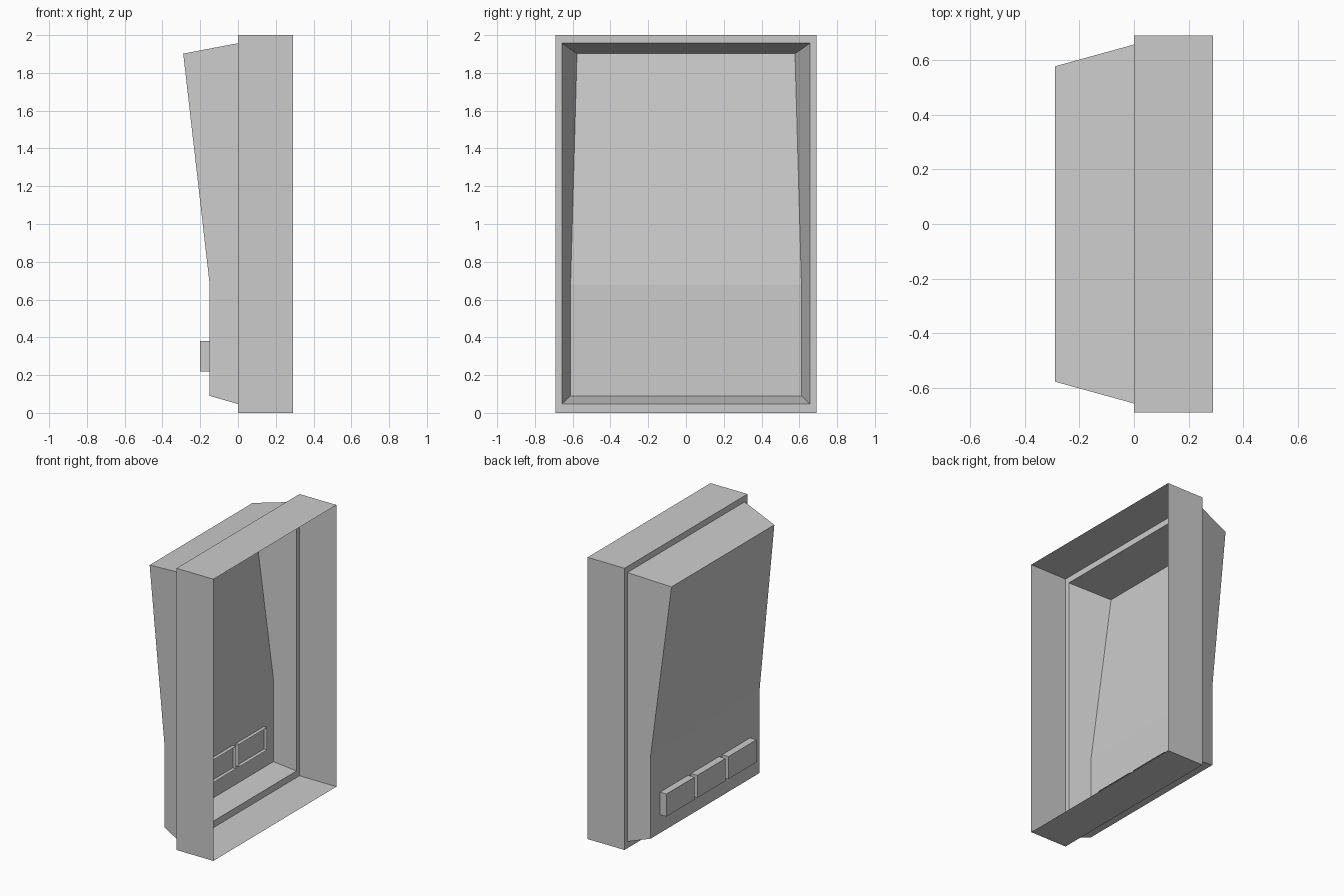
import bpy
import bmesh

if "Cube" in bpy.data.objects:
    bpy.data.objects.remove(bpy.data.objects["Cube"])


def mesh_object(name, bm):
    mesh = bpy.data.meshes.new(name)
    bmesh.ops.recalc_face_normals(bm, faces=bm.faces)
    bm.to_mesh(mesh)
    bm.free()
    obj = bpy.data.objects.new(name, mesh)
    bpy.context.collection.objects.link(obj)
    return obj


def rect(bm, x, y0, y1, z0, z1):
    return [bm.verts.new((x, y, z))
            for y, z in ((y0, z0), (y1, z0), (y1, z1), (y0, z1))]


def bridge(bm, a, b):
    for i in range(len(a)):
        j = (i + 1) % len(a)
        bm.faces.new((a[i], a[j], b[j], b[i]))


# Open rectangular bezel with an inward lip at the back
bm = bmesh.new()
front = rect(bm, 0.29, -0.69, 0.69, 0, 2)
back = rect(bm, 0, -0.69, 0.69, 0, 2)
lip = rect(bm, 0, -0.657, 0.657, 0.047, 1.957)
bridge(bm, front, back)
bridge(bm, back, lip)
mesh_object("bezel", bm)

# Tapered rear shell: side profile (x, half width, z) with a kink in the back
bm = bmesh.new()
profile = [(0, 0.657, 0.047), (-0.15, 0.611, 0.09), (-0.15, 0.611, 0.68),
           (-0.29, 0.577, 1.902), (0, 0.657, 1.957)]
left, right = [[bm.verts.new((x, s * w, z)) for x, w, z in profile]
               for s in (-1, 1)]
bm.faces.new(left)
bm.faces.new(right)
for i in range(len(profile) - 1):
    bm.faces.new((left[i], left[i + 1], right[i + 1], right[i]))
mesh_object("rear_shell", bm)

# Three thin open boxes passing through the lower back panel
for i, yc in enumerate((-0.348, 0, 0.348)):
    bm = bmesh.new()
    cap = rect(bm, -0.2, yc - 0.157, yc + 0.157, 0.22, 0.38)
    rim = rect(bm, -0.125, yc - 0.157, yc + 0.157, 0.22, 0.38)
    bm.faces.new(cap)
    bridge(bm, cap, rim)
    mesh_object(f"rear_block_{i + 1}", bm)
